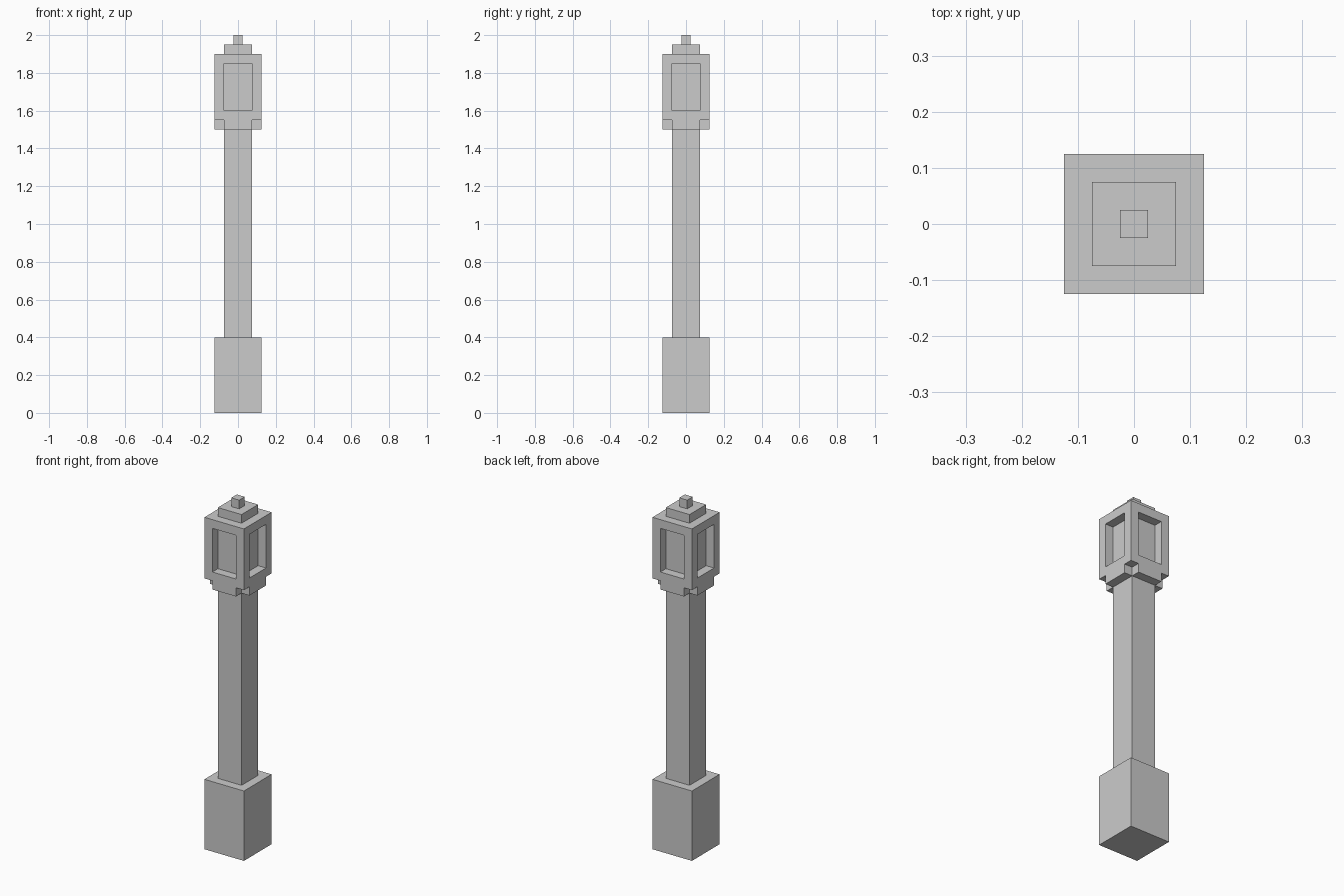
import bpy
import bmesh
from mathutils import Matrix, Vector

if "Cube" in bpy.data.objects:
    bpy.data.objects.remove(bpy.data.objects["Cube"])


def add_box(bm, x, y, z):
    """Add a box spanning the given (min, max) ranges."""
    lo, hi = Vector((x[0], y[0], z[0])), Vector((x[1], y[1], z[1]))
    mat = Matrix.Translation((lo + hi) / 2) @ Matrix.Diagonal((*(hi - lo), 1))
    bmesh.ops.create_cube(bm, size=1, matrix=mat)


def finish(name, bm):
    mesh = bpy.data.meshes.new(name)
    bm.to_mesh(mesh)
    bm.free()
    obj = bpy.data.objects.new(name, mesh)
    bpy.context.collection.objects.link(obj)
    return obj


def square_block(name, half, z0, z1):
    bm = bmesh.new()
    add_box(bm, (-half, half), (-half, half), (z0, z1))
    return finish(name, bm)


def cut(target, name, ranges):
    """Subtract one box and its three quarter-turn copies from target."""
    bm = bmesh.new()
    for i in range(4):
        old = set(bm.verts)
        add_box(bm, *ranges)
        new = [v for v in bm.verts if v not in old]
        bmesh.ops.rotate(bm, verts=new, matrix=Matrix.Rotation(i * 1.5707963268, 3, 'Z'))
    cutter = finish(name, bm)
    cutter.hide_render = True
    cutter.hide_set(True)
    mod = target.modifiers.new(name, 'BOOLEAN')
    mod.operation = 'DIFFERENCE'
    mod.solver = 'EXACT'
    mod.object = cutter


# Plinth and shaft
square_block("plinth", 0.125, 0.0, 0.4)
square_block("shaft", 0.075, 0.4, 1.5)

# Lantern head with four recessed panes and notched lower corners
head = square_block("lantern_head", 0.125, 1.5, 1.9)
cut(head, "pane_cutter", ((-0.075, 0.075), (-0.2, -0.075), (1.6, 1.85)))
cut(head, "corner_cutter", ((0.075, 0.2), (0.075, 0.2), (1.4, 1.55)))

# Stepped cap and finial
square_block("cap", 0.075, 1.9, 1.95)
square_block("finial", 0.025, 1.95, 2.0)
